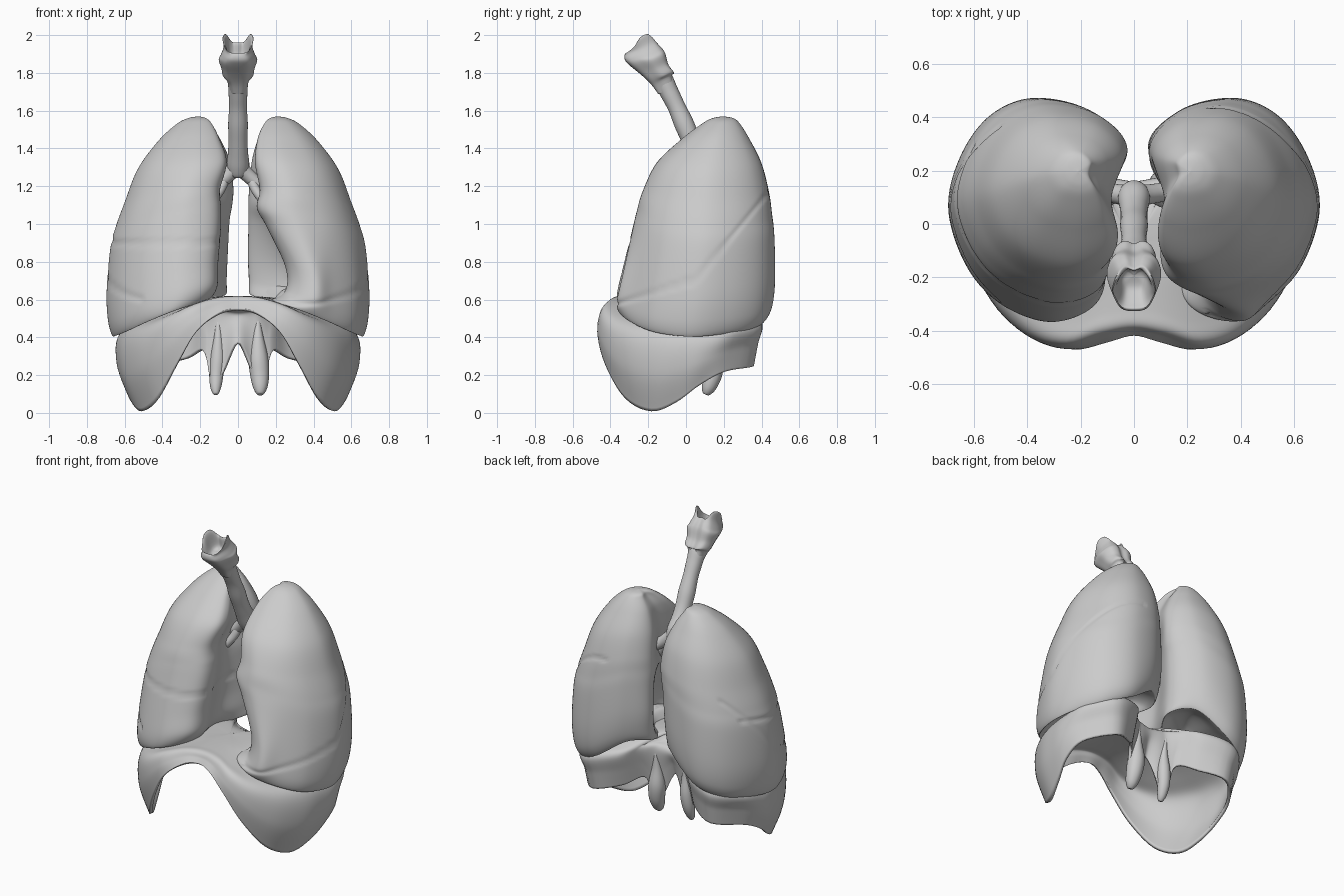
import bpy, bmesh, math
from mathutils import Vector as V

cube = bpy.data.objects.get("Cube")
if cube:
    bpy.data.objects.remove(cube)

mat = bpy.data.materials.new("tissue grey")
mat.use_nodes = True
GREY = (0.6, 0.6, 0.6, 1)
mat.diffuse_color = GREY
mat.node_tree.nodes["Principled BSDF"].inputs["Base Color"].default_value = GREY


def spline(pts, n, closed=False):
    """Smooth curve through pts, n samples per span."""
    m, out = len(pts), []
    for i in range(m if closed else m - 1):
        if closed:
            a, b, c, d = (pts[(i + k) % m] for k in (-1, 0, 1, 2))
        else:
            a, b, c, d = (pts[min(max(i + k, 0), m - 1)] for k in (-1, 0, 1, 2))
        for j in range(n):
            t = j / n
            out.append(b + (c - a) * t / 2 + (a * 2 - b * 5 + c * 4 - d) * t * t / 2
                       + (b * 3 - a - c * 3 + d) * t ** 3 / 2)
    return out if closed else out + [pts[-1].copy()]


def loft(name, rings, around, along, groove=None, thickness=0, angle=50):
    """Skin closed control rings into one smooth object."""
    cols = list(zip(*[spline(r, around, True) for r in rings]))
    cols = [spline(list(c), along) for c in cols]
    bm = bmesh.new()
    grid = [[bm.verts.new(p) for p in c] for c in cols]
    for i, c in enumerate(grid):
        nxt = grid[(i + 1) % len(grid)]
        for j in range(len(c) - 1):
            bm.faces.new((c[j], nxt[j], nxt[j + 1], c[j + 1]))
    bmesh.ops.remove_doubles(bm, verts=bm.verts, dist=0.0004)
    bmesh.ops.recalc_face_normals(bm, faces=bm.faces)
    bm.normal_update()
    if groove:
        moves = [(v, v.normal * groove(v.co)) for v in bm.verts]
        for v, d in moves:
            v.co -= d
    mesh = bpy.data.meshes.new(name)
    bm.to_mesh(mesh)
    bm.free()
    mesh.materials.append(mat)
    ob = bpy.data.objects.new(name, mesh)
    bpy.context.collection.objects.link(ob)
    if thickness:
        mod = ob.modifiers.new("thickness", 'SOLIDIFY')
        mod.thickness, mod.offset = thickness, 0
    bpy.ops.object.select_all(action='DESELECT')
    bpy.context.view_layer.objects.active = ob
    ob.select_set(True)
    bpy.ops.object.shade_smooth_by_angle(angle=math.radians(angle))


# Lungs: levels of (height fraction, outer x, front y, back y)
TOP = 1.57
LEVELS = [(0, .665, -.36, .43), (.07, .688, -.365, .46), (.2, .695, -.335, .472),
          (.4, .675, -.285, .467), (.5, .645, -.26, .455), (.6, .60, -.23, .44),
          (.75, .53, -.155, .40), (.88, .42, -.02, .335), (.96, .325, .085, .285),
          (.99, .265, .14, .25)]
# Inner edge of each level, at the front and at the back
INNER_LEFT = [(.17, .06), (.25, .06), (.25, .055), (.15, .055), (.1, .055), (.115, .06),
              (.09, .075), (.105, .11), (.14, .15), (.17, .17)]
INNER_RIGHT = [(.15, .06), (.11, .06), (.105, .055), (.09, .045), (.09, .03), (.095, .025),
               (.06, .045), (.1, .1), (.14, .15), (.17, .17)]


def base_height(x, y):
    f = min(max((abs(x) - .15) / .5, 0), 1)
    back = max(y, 0)
    return .60 - .19 * f ** 1.3 + back * (1 - f) * (.15 * (1 - f) - .5 * f) + .07 * f * max(y - .1, 0)


def lung(name, side, inner, groove):
    rings = []
    for (s, xo, yf, yb), (xf, xb) in zip(LEVELS, inner):
        xi = min(xf, xb)
        w, h = xo - xi, yb - yf
        hollow = max(xf, xb) + .05 * w
        shape = [(xf + .35 * (xo - xf), 0), (xi + .69 * w, .075), (xi + .895 * w, .24), (xo, .49),
                 (xi + .93 * w, .73), (xi + .755 * w, .92), (xi + .5 * w, 1), (xb + .18 * w, .94),
                 (xb, .75), (hollow, .45), (xf, .2), (xf + .08 * w, .06)]
        ring = []
        for x, v in shape:
            y = yf + v * h
            z = base_height(x, y)
            ring.append(V((side * x, y, z + s * (TOP - z))))
        rings.append(ring)
    # concave underside and closed apex
    first = rings[0]
    mid = sum(first, V()) / len(first)
    under = []
    for scale, rise in ((0, .13), (.3, .12), (.65, .08), (.93, .005)):
        under.append([mid + (p - mid) * scale + V((0, 0, rise)) for p in first])
    apex = [[V((side * .21, .195, TOP))] * len(first)]
    loft(name, under + rings + apex, 11, 9, groove, angle=60)


def crease(d):
    return .007 * math.exp(-(d / .013) ** 2)


def oblique(p):
    return crease(p.z - .58 - .3 * (p.y + .36) - .9 * max(0, p.y - .05))


def left_fissure(p):
    return oblique(p) if p.x > .27 else 0


def right_fissure(p):
    low = oblique(p) if p.x < -.5 else 0
    return max(low, crease(p.z - .9 - .15 * max(0, p.y)) if p.y < .3 and p.x < -.1 else 0)


lung("left_lung", 1, INNER_LEFT, left_fissure)
lung("right_lung", -1, INNER_RIGHT, right_fissure)

# Diaphragm: shoulder and hem points of one half, front to back
HALF = [((0, -.37, .605), (0, -.41, .545)), ((.12, -.39, .595), (.1, -.435, .525)),
        ((.25, -.43, .55), (.22, -.46, .43)), ((.38, -.40, .48), (.32, -.42, .26)),
        ((.50, -.295, .42), (.42, -.315, .08)), ((.585, -.14, .40), (.5, -.18, .012)),
        ((.615, -.01, .40), (.555, -.05, .06)), ((.62, .11, .41), (.59, .07, .15)),
        ((.59, .25, .44), (.57, .2, .22)),
        ((.45, .39, .47), (.43, .35, .25)), ((.27, .34, .5), (.27, .28, .29)),
        ((.19, .24, .52), (.18, .18, .33)), ((.15, .2, .52), (.15, .13, .2)),
        ((.11, .17, .52), (.115, .115, .12)), ((.07, .16, .52), (.075, .12, .22)),
        ((0, .15, .52), (0, .10, .37))]
both = HALF + [tuple((-x, y, z) for x, y, z in pair) for pair in HALF[-2:0:-1]]
centre = V((0, -.08, .61))
rings = [[] for _ in range(6)]
for shoulder, hem in both:
    a, b = V(shoulder), V(hem)
    out = V((a.x, a.y, 0)).normalized()
    bulge = .1 * (a.z - b.z) if b.y < .15 and abs(b.x) > .16 else 0
    rings[0].append(centre.copy())
    for k, f in ((1, .4), (2, .8)):
        p = centre.lerp(a, f)
        p.z = .61 - (.61 - a.z) * f ** 2.5
        rings[k].append(p)
    rings[3].append(a)
    rings[4].append(a.lerp(b, .5) + out * bulge)
    rings[5].append(b)
loft("diaphragm", rings, 5, 7, thickness=.02)


# Airways and muscle roots: round tubes along a path of (x, y, z, radius)
def tube(name, path):
    pts = [V(p[:3]) for p in path]
    rings = []
    for i, p in enumerate(pts):
        d = (pts[min(i + 1, len(pts) - 1)] - pts[max(i - 1, 0)]).normalized()
        u = d.cross(V((0, 1, 0))).normalized()
        w = d.cross(u)
        rings.append([p + (u * math.cos(k * math.pi / 4) + w * math.sin(k * math.pi / 4)) * path[i][3]
                      for k in range(8)])
    rings = [[pts[0]] * 8] + rings + [[pts[-1]] * 8]
    loft(name, rings, 3, 5)


tube("windpipe", [(0, .12, 1.26, .045), (0, .10, 1.31, .06), (0, .06, 1.38, .053),
                  (0, .025, 1.45, .05), (0, -.01, 1.53, .052), (0, -.05, 1.62, .047),
                  (0, -.09, 1.70, .05), (0, -.13, 1.78, .05)])
for side, label, r in ((1, "left", 1), (-1, "right", .75)):
    tube(label + "_bronchus", [(0, .1, 1.31, .042), (side * .05, .11, 1.26, .038),
                               (side * .11, .12, 1.21, .036), (side * .2, .14, 1.17, .04)])
    tube(label + "_bronchus_branch", [(side * .07, .11, 1.24, .025), (side * .1, .09, 1.17, .025),
                                      (side * .16, .07, 1.1, .025)])
    tube(label + "_diaphragm_root", [(side * .105, .17, .5, .008), (side * .105, .155, .4, .03 * r),
                                     (side * .108, .15, .29, .052 * r),
                                     (side * .115, .14, .2, .05 * r),
                                     (side * .118, .12, .135, .038 * r),
                                     (side * .118, .105, .1, .018 * r)])

# Voice box: shield-shaped rings along the tilted airway, ending in an open cup
axis, front = V((0, -.41, .91)), V((0, -.91, -.41))
start = V((0, -.13, 1.76))
# (front, side, back) heights along the axis, half width, front and back reach
BOX = [(-.06, -.06, -.06, .045, .045, -.045), (-.01, 0, 0, .06, .055, -.06),
       (.03, .02, .01, .08, .068, -.078), (.08, .07, .06, .088, .09, -.068),
       (.14, .12, .12, .102, .12, -.077), (.175, .15, .15, .092, .132, -.074),
       (.2, .2, .18, .076, .125, -.064), (.21, .25, .2, .082, .11, -.055),
       (.185, .235, .19, .068, .095, -.042), (.14, .14, .14, .045, .06, -.02),
       (.13, .13, .13, 0, .01, .01)]
rings = []
for tf, ts, tb, hx, bf, bb in BOX:
    half = [(0, bf, tf), (.55, bf * .95 + bb * .05, tf), (.85, bf * .7 + bb * .3, tf * .7 + ts * .3),
            (1, bf * .4 + bb * .6, ts), (.8, bf * .1 + bb * .9, ts), (.4, bb, tb), (0, bb * .85, tb)]
    ring = half + [(-x, b, t) for x, b, t in half[-2:0:-1]]
    rings.append([start + V((x * hx, 0, 0)) + front * b + axis * t for x, b, t in ring])
loft("voice_box", rings, 5, 5, angle=35)
